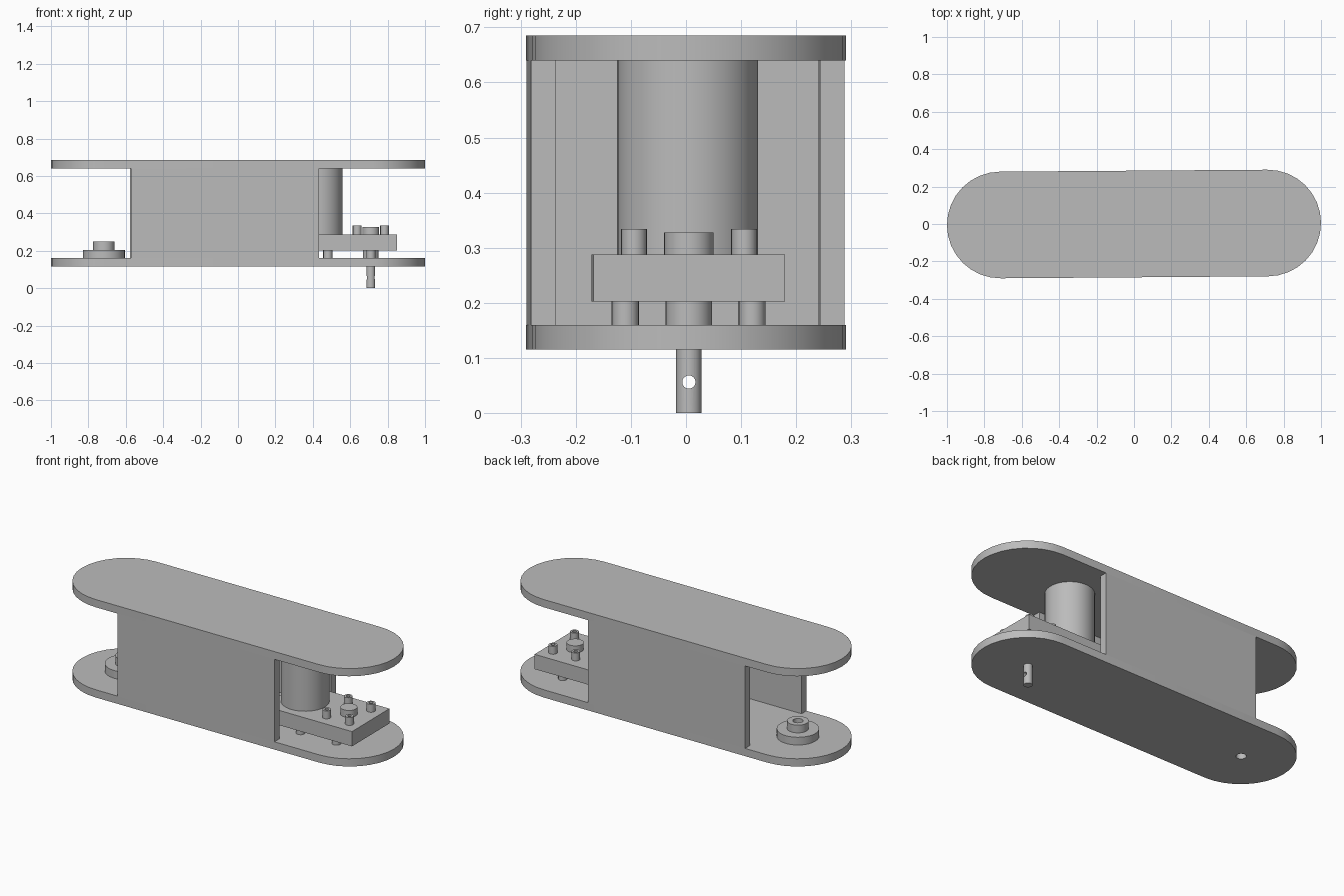
import bpy, bmesh
from math import cos, sin, pi, radians
from mathutils import Matrix

cube = bpy.data.objects.get("Cube")
if cube:
    bpy.data.objects.remove(cube, do_unlink=True)

grey = bpy.data.materials.new("plain grey")
grey.use_nodes = True
COLOUR = (0.5, 0.5, 0.5, 1)
grey.diffuse_color = COLOUR
grey.node_tree.nodes["Principled BSDF"].inputs["Base Color"].default_value = COLOUR

TILT = Matrix.Rotation(radians(0.42), 4, 'Z')   # the whole body is turned slightly
LOW, FLOOR, CEILING, HIGH = 0.115, 0.16, 0.64, 0.685
REACH, RADIUS = 0.715, 0.285                    # rounded plate ends
SHAFT_X, HUB_X, MOTOR_X = 0.71, -0.717, 0.43
parts = []


def finish(name, bm):
    bmesh.ops.recalc_face_normals(bm, faces=bm.faces[:])
    mesh = bpy.data.meshes.new(name)
    bm.to_mesh(mesh)
    bm.free()
    mesh.transform(TILT)
    mesh.materials.append(grey)
    obj = bpy.data.objects.new(name, mesh)
    bpy.context.collection.objects.link(obj)
    parts.append(obj)
    return obj


def box(name, x0, x1, y0, y1, z0, z1):
    bm = bmesh.new()
    bmesh.ops.create_cube(bm, size=1)
    for v in bm.verts:
        v.co = ((x0 + x1) / 2 + v.co.x * (x1 - x0),
                (y0 + y1) / 2 + v.co.y * (y1 - y0),
                (z0 + z1) / 2 + v.co.z * (z1 - z0))
    return finish(name, bm)


def lathe(name, x, y, profile, closed=False, n=32):
    """Turn (radius, z) points about a vertical axis; cap the ends unless closed."""
    bm = bmesh.new()
    rings = [[bm.verts.new((x + r * cos(2 * pi * i / n), y + r * sin(2 * pi * i / n), z))
              for i in range(n)] for r, z in profile]
    pairs = list(zip(rings, rings[1:]))
    if closed:
        pairs.append((rings[-1], rings[0]))
    else:
        bm.faces.new(rings[0])
        bm.faces.new(rings[-1])
    for a, b in pairs:
        for i in range(n):
            j = (i + 1) % n
            bm.faces.new((a[i], a[j], b[j], b[i]))
    return finish(name, bm)


def cylinder(name, x, y, z0, z1, r, n=32):
    return lathe(name, x, y, [(r, z0), (r, z1)], n=n)


def plate(name, z0, z1, n=16):
    bm = bmesh.new()
    outline = []
    for side in (1, -1):
        for i in range(n + 1):
            a = -pi / 2 + pi * i / n
            outline.append(bm.verts.new((side * (REACH + RADIUS * cos(a)),
                                         side * RADIUS * sin(a), z0)))
    face = bm.faces.new(outline)
    out = bmesh.ops.extrude_face_region(bm, geom=[face])
    bmesh.ops.translate(bm, vec=(0, 0, z1 - z0),
                        verts=[g for g in out["geom"] if isinstance(g, bmesh.types.BMVert)])
    return finish(name, bm)


def cut(obj, cutter):
    """Subtract the cutter from obj, then discard it."""
    mod = obj.modifiers.new("cut", 'BOOLEAN')
    mod.object, mod.operation, mod.solver = cutter, 'DIFFERENCE', 'EXACT'
    bpy.context.view_layer.update()
    result = bpy.data.meshes.new_from_object(
        obj.evaluated_get(bpy.context.evaluated_depsgraph_get()))
    obj.modifiers.clear()
    obj.data = result
    parts.remove(cutter)
    bpy.data.objects.remove(cutter, do_unlink=True)


# Plates, side walls and the cross wall between them
lower = plate("lower_plate", LOW, FLOOR)
cut(lower, cylinder("hole_cutter", HUB_X, 0, 0, 0.3, 0.027))
plate("upper_plate", CEILING, HIGH)
WALL_BACK, WALL_FRONT = -0.575, 0.43
for name, y0, y1 in (("front_wall", -RADIUS, -0.24), ("back_wall", 0.24, RADIUS)):
    box(name, WALL_BACK, WALL_FRONT, y0, y1, FLOOR, CEILING)
box("cross_wall", -0.095, -0.05, -0.24, 0.24, FLOOR, CEILING)

# Stepped bushing with a through bore
lathe("bushing", HUB_X, 0, [(0.027, FLOOR), (0.112, FLOOR), (0.112, 0.205),
                            (0.057, 0.205), (0.057, 0.25), (0.027, 0.25)], closed=True)

# Motor and gearbox block
cylinder("motor", MOTOR_X, 0, 0.288, CEILING, 0.128, n=48)
box("gearbox", 0.28, 0.85, -0.174, 0.174, 0.202, 0.288)

# Standoffs below the gearbox
for x in (0.48, SHAFT_X):
    for y in (-0.115, 0.115):
        cylinder("standoff", x, y, FLOOR, 0.202, 0.024, n=24)

# Socket screws and bearing cap on top of the gearbox
for dx in (-0.073, 0.073):
    for y in (-0.1, 0.1):
        lathe("screw", SHAFT_X + dx, y, [(0.023, 0.288), (0.023, 0.334),
                                         (0.011, 0.334), (0.011, 0.31)], n=24)
cylinder("bearing_cap", SHAFT_X, 0, 0.288, 0.328, 0.045)
cylinder("bearing_collar", SHAFT_X, 0, FLOOR, 0.202, 0.042)

# Output shaft with a cross hole
shaft = cylinder("output_shaft", SHAFT_X, 0, 0, FLOOR, 0.023)
drill = cylinder("drill_cutter", 0, 0, -0.1, 0.1, 0.012, n=24)
drill.data.transform(Matrix.Translation((SHAFT_X, 0.0052, 0.056)) @ Matrix.Rotation(pi / 2, 4, 'Y'))
cut(shaft, drill)

# Smooth the round sides, keep the edges sharp
bpy.ops.object.select_all(action='DESELECT')
for obj in parts:
    obj.select_set(True)
bpy.context.view_layer.objects.active = parts[0]
bpy.ops.object.shade_smooth_by_angle(angle=radians(30))
